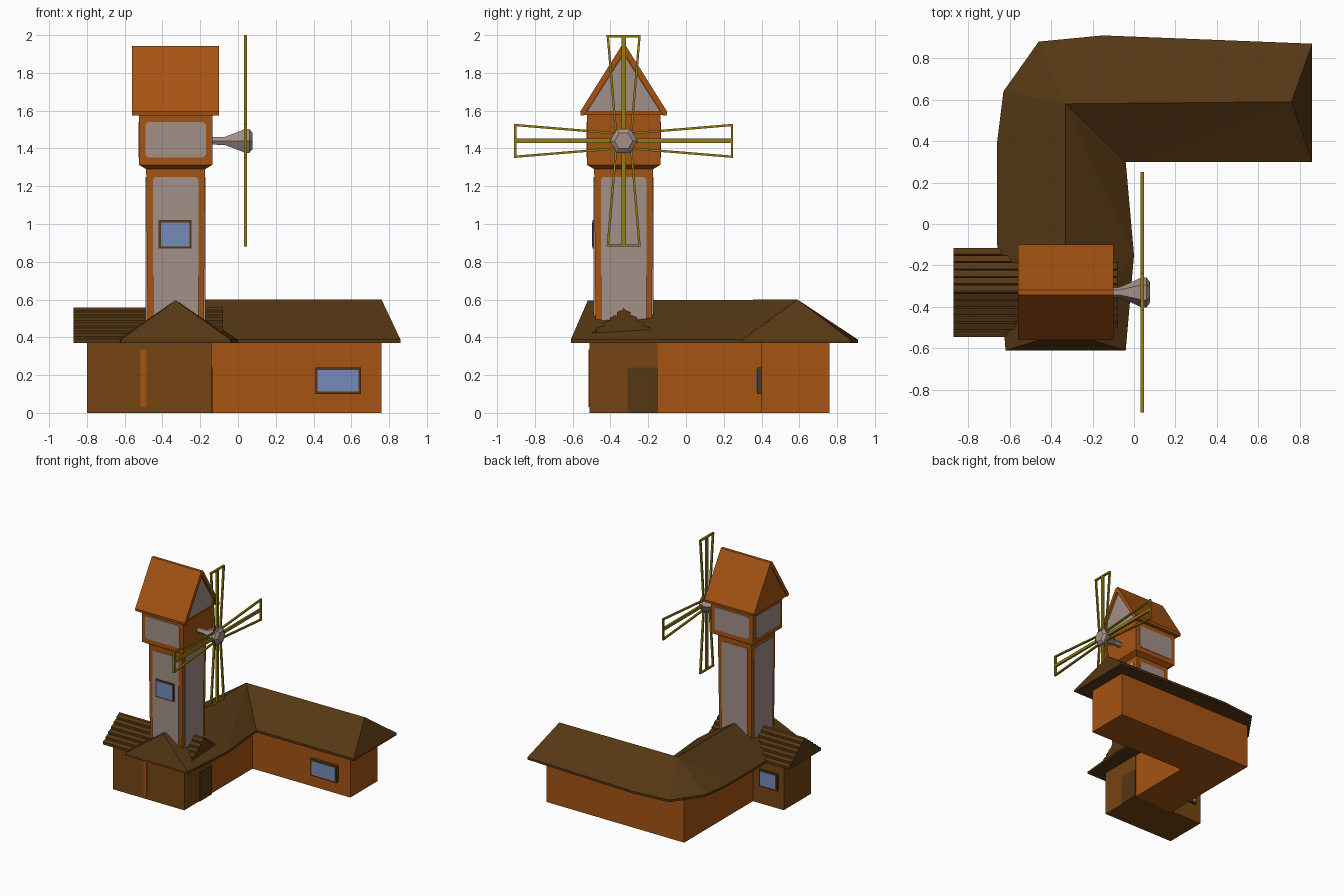
import bpy, bmesh, math
from mathutils import Vector, Matrix

if "Cube" in bpy.data.objects:
    bpy.data.objects.remove(bpy.data.objects["Cube"])


def material(name, rgb):
    m = bpy.data.materials.new(name)
    m.diffuse_color = (*rgb, 1)
    m.use_nodes = True
    m.node_tree.nodes["Principled BSDF"].inputs["Base Color"].default_value = m.diffuse_color
    return m


ORANGE = material("orange timber", (0.38, 0.087, 0.006))
BROWN = material("brown wall", (0.18, 0.059, 0.006))
ROOF = material("dark brown roof", (0.092, 0.039, 0.007))
STONE = material("mauve grey plaster", (0.37, 0.28, 0.25))
GOLD = material("gold sails", (0.29, 0.20, 0.006))
GLASS = material("blue glass", (0.18, 0.26, 0.49))
TX = TY = -0.33          # tower axis
HUB = Vector((0.04, TY, 1.44))


def mesh(name, verts, faces, mat):
    bm = bmesh.new()
    vs = [bm.verts.new(v) for v in verts]
    for f in faces:
        bm.faces.new([vs[i] for i in f])
    bmesh.ops.recalc_face_normals(bm, faces=bm.faces)
    me = bpy.data.meshes.new(name)
    bm.to_mesh(me)
    bm.free()
    me.materials.append(mat)
    ob = bpy.data.objects.new(name, me)
    bpy.context.collection.objects.link(ob)
    return ob


def loft(name, rings, mat):
    n = len(rings[0])
    verts = [v for r in rings for v in r]
    faces = [list(range(n)), list(range(len(verts) - n, len(verts)))]
    for k in range(len(rings) - 1):
        for i in range(n):
            j = (i + 1) % n
            faces.append((k * n + i, k * n + j, (k + 1) * n + j, (k + 1) * n + i))
    return mesh(name, verts, faces, mat)


def prism(name, pts, push, mat):
    pts = [Vector(p) for p in pts]
    return loft(name, [pts, [p + Vector(push) for p in pts]], mat)


def box(name, x0, x1, y0, y1, z0, z1, mat):
    return prism(name, [(x0, y0, z0), (x1, y0, z0), (x1, y1, z0), (x0, y1, z0)],
                 (0, 0, z1 - z0), mat)


def clipped(w, z0, z1, c):
    # rectangle with cut corners, as (across, height)
    return [(-w + c, z0), (w - c, z0), (w, z0 + c), (w, z1 - c),
            (w - c, z1), (-w + c, z1), (-w, z1 - c), (-w, z0 + c)]


def window(name, x0, x1, z0, z1, wall, out, depth):
    # framed window; out is -1 for front walls, 1 for back walls
    f = 0.012
    a, b = sorted((wall, wall + out * depth))
    box(name + "_frame", x0, x1, a, b, z0, z1, ROOF)
    a, b = sorted((wall, wall + out * (depth + 0.004)))
    box(name + "_glass", x0 + f, x1 - f, a, b, z0 + f, z1 - f, GLASS)


# House walls: L-shaped orange house and brown room under the tower
prism("house_walls", [(-0.515, -0.16, 0), (-0.145, -0.16, 0), (-0.145, 0.40, 0),
                      (0.76, 0.40, 0), (0.76, 0.76, 0), (-0.515, 0.76, 0)],
      (0, 0, 0.38), ORANGE)
box("mill_room_walls", -0.80, -0.14, -0.51, -0.15, 0, 0.38, BROWN)
box("front_post", -0.515, -0.485, -0.515, -0.50, 0.03, 0.335, ORANGE)
box("side_door", -0.15, -0.134, -0.31, -0.15, 0, 0.24, ROOF)
window("house_window", 0.41, 0.65, 0.10, 0.24, 0.40, -1, 0.025)
window("room_window", -0.75, -0.58, 0.15, 0.29, -0.15, 1, 0.015)

# L-shaped hipped roof: eave outline, fascia and ridge
eave = [(-0.62, -0.61), (-0.04, -0.61), (0.0, -0.15), (-0.04, 0.30), (0.86, 0.30),
        (0.86, 0.87), (-0.15, 0.91), (-0.46, 0.88), (-0.63, 0.64), (-0.66, 0.40),
        (-0.66, -0.10)]
n = len(eave)
verts = [(x, y, 0.37) for x, y in eave] + [(x, y, 0.388) for x, y in eave]
verts += [(-0.33, -0.52, 0.595), (-0.33, 0.58, 0.6), (0.76, 0.59, 0.6)]
A, B, C = 2 * n, 2 * n + 1, 2 * n + 2
faces = [list(range(n))]
faces += [(i, (i + 1) % n, n + (i + 1) % n, n + i) for i in range(n)]
# ridge point met by each eave edge; a change of point adds a filling triangle
apex = [A, A, B, C, C, C, B, B, B, B, A]
for i in range(n):
    faces.append((n + i, n + (i + 1) % n, apex[i]))
    nxt = apex[(i + 1) % n]
    if nxt != apex[i]:
        faces.append((n + (i + 1) % n, nxt, apex[i]))
mesh("house_roof", verts, faces, ROOF)

# Plank roof: saw-tooth gable running across the house
steps, half = 6, []
for i in range(steps):
    t, u = i / steps, (i + 1) / steps
    half += [(0.215 * (1 - t), 0.37 + 0.17 * t), (0.215 * (1 - t), 0.392 + 0.17 * t),
             (0.215 * (1 - u) + 0.006, 0.364 + 0.17 * u + 0.012)]
half.append((0, 0.558))
profile = half + [(-y, z) for y, z in reversed(half[:-1])]
prism("plank_roof", [(-0.87, TY + y, z) for y, z in profile], (0.79, 0, 0), ROOF)

# Tower shaft with wider head
square = [(-1, -1), (1, -1), (1, 1), (-1, 1)]
loft("tower", [[(TX + s * h, TY + t * h, z) for s, t in square]
               for z, h in ((0.38, 0.148), (1.29, 0.156), (1.313, 0.194), (1.58, 0.194))], ORANGE)
for k, side in enumerate(("front", "right", "back", "left")):
    M = Matrix.Translation((TX, TY, 0)) @ Matrix.Rotation(k * math.pi / 2, 4, 'Z')
    R = M.to_3x3()
    prism("tower_panel_" + side, [M @ Vector((a, -0.15, z)) for a, z in clipped(0.12, 0.42, 1.25, 0.012)],
          R @ Vector((0, -0.009, 0)), STONE)
    if side != "right":
        prism("head_panel_" + side, [M @ Vector((a, -0.19, z)) for a, z in clipped(0.16, 1.352, 1.54, 0.015)],
              R @ Vector((0, -0.008, 0)), STONE)
window("tower_window", -0.42, -0.245, 0.87, 1.02, -0.478, -1, 0.016)

# Tower roof: gable body, overhanging slopes and plaster gable
prism("gable_body", [(-0.555, TY - 0.22, 1.577), (-0.555, TY + 0.22, 1.577), (-0.555, TY, 1.92)],
      (0.43, 0, 0), ORANGE)
prism("tower_roof", [(-0.56, TY + y, z) for y, z in
                     ((-0.21, 1.575), (-0.228, 1.575), (-0.23, 1.595), (-0.012, 1.943), (0.012, 1.943),
                      (0.23, 1.595), (0.228, 1.575), (0.21, 1.575), (0, 1.905))], (0.46, 0, 0), ORANGE)
prism("gable_plaster", [(-0.126, TY - 0.195, 1.595), (-0.126, TY + 0.195, 1.595), (-0.126, TY, 1.90)],
      (0.009, 0, 0), STONE)

# Sail hub: six-sided flared shaft
loft("sail_hub", [[(x, TY + r * math.cos(a * math.pi / 3), HUB.z + r * math.sin(a * math.pi / 3))
                   for a in range(6)]
                  for x, r in ((-0.16, 0.022), (-0.07, 0.025), (-0.03, 0.042), (0.015, 0.062),
                               (0.035, 0.073), (0.06, 0.073), (0.078, 0.048))], STONE)


# Four sails: centre spar plus tapered frame, bars as flat boxes
def bar(name, p, q, w, M):
    p, q = Vector((0, *p)), Vector((0, *q))
    d = (q - p).normalized()
    s = Vector((0, -d.z, d.y)) * w / 2
    o = Vector((-0.008, 0, 0))
    prism(name, [M @ (v + o) for v in (p + s, p - s, q - s, q + s)], (0.016, 0, 0), GOLD)


for k in range(4):
    M = Matrix.Translation(HUB) @ Matrix.Rotation(k * math.pi / 2, 4, 'X')
    tag = "sail_%d_" % (k + 1)
    L = 0.58 if k % 2 else 0.56
    bar(tag + "spar", (0, 0.03), (0, L), 0.024, M)
    bar(tag + "tip", (-0.09, L - 0.006), (0.09, L - 0.006), 0.012, M)
    for s in (-1, 1):
        bar(tag + ("left_edge" if s < 0 else "right_edge"),
            (s * 0.04, 0.04), (s * 0.084, L - 0.004), 0.012, M)
